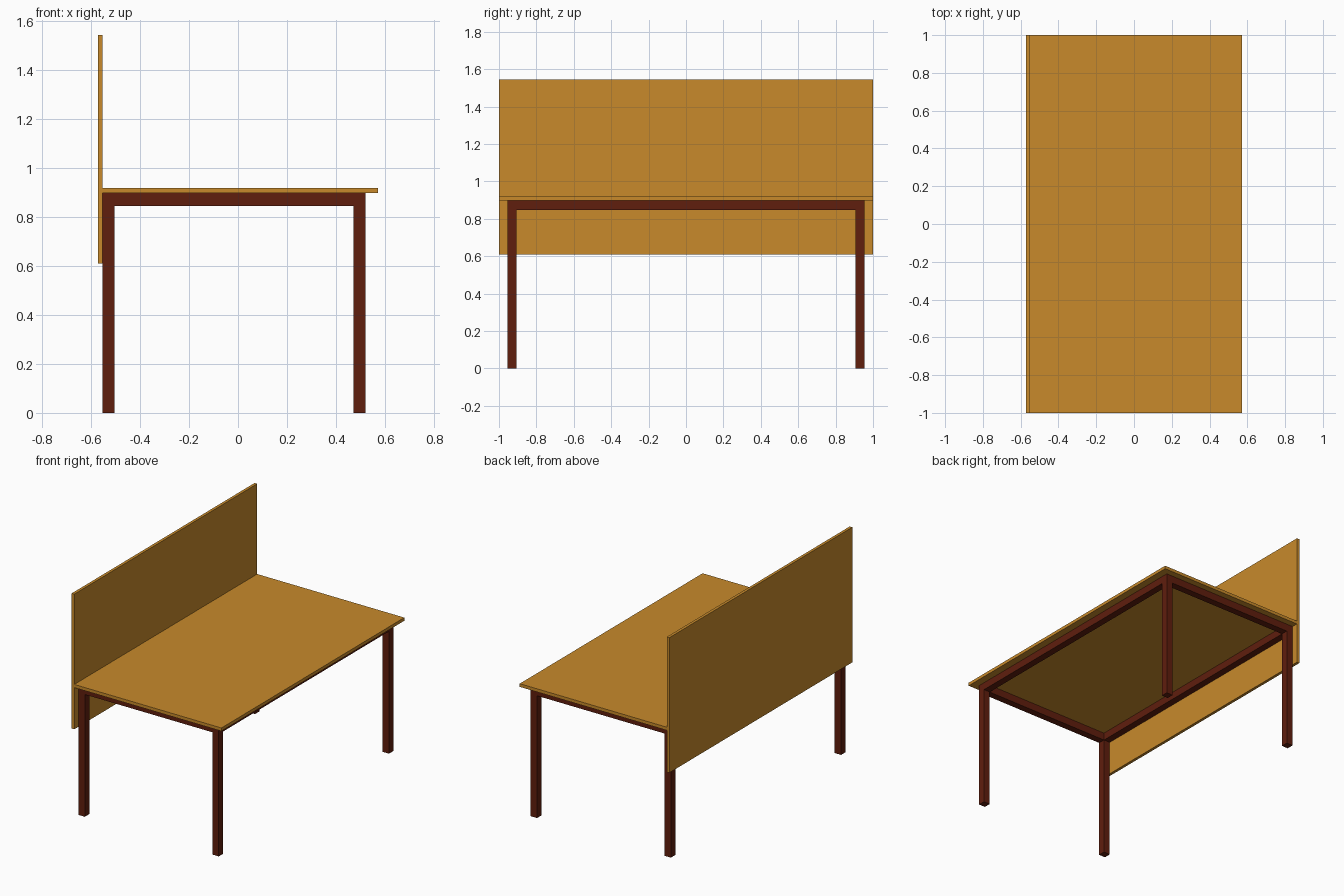
import bpy

if "Cube" in bpy.data.objects:
    bpy.data.objects.remove(bpy.data.objects["Cube"])


def material(name, color):
    m = bpy.data.materials.new(name)
    m.diffuse_color = (*color, 1)
    m.use_nodes = True
    m.node_tree.nodes["Principled BSDF"].inputs["Base Color"].default_value = m.diffuse_color
    return m


def box(name, xs, ys, zs, mat):
    """Box spanning the given (min, max) ranges."""
    bpy.ops.mesh.primitive_cube_add(size=1, location=[sum(r) / 2 for r in (xs, ys, zs)])
    ob = bpy.context.object
    ob.name = name
    ob.scale = [r[1] - r[0] for r in (xs, ys, zs)]
    bpy.ops.object.transform_apply(location=False, rotation=False, scale=True)
    ob.data.materials.append(mat)
    return ob


wood = material("light_wood", (0.58, 0.255, 0.024))
frame = material("dark_frame", (0.115, 0.013, 0.004))

X0, X1 = -0.553, 0.521      # outer frame extents in x
Y = 0.955                   # outer frame half length in y
T = 0.049                   # leg and rail thickness
TOP0, TOP1 = 0.898, 0.92    # tabletop underside and surface
RAIL = (0.846, TOP0)

# Tabletop and upright privacy panel
box("tabletop", (X0, 0.573), (-1, 1), (TOP0, TOP1), wood)
box("privacy_panel", (-0.573, X0), (-1, 1), (0.61, 1.545), wood)

# Legs and long rails
for side, xs in (("left", (X0, X0 + T)), ("right", (X1 - T, X1))):
    box(f"{side}_front_leg", xs, (-Y, -Y + T), (0, TOP0), frame)
    box(f"{side}_back_leg", xs, (Y - T, Y), (0, TOP0), frame)
    box(f"{side}_rail", xs, (-Y + T, Y - T), RAIL, frame)

# Short rails
for end, ys in (("front", (-Y, -Y + T)), ("back", (Y - T, Y))):
    box(f"{end}_rail", (X0 + T, X1 - T), ys, RAIL, frame)
